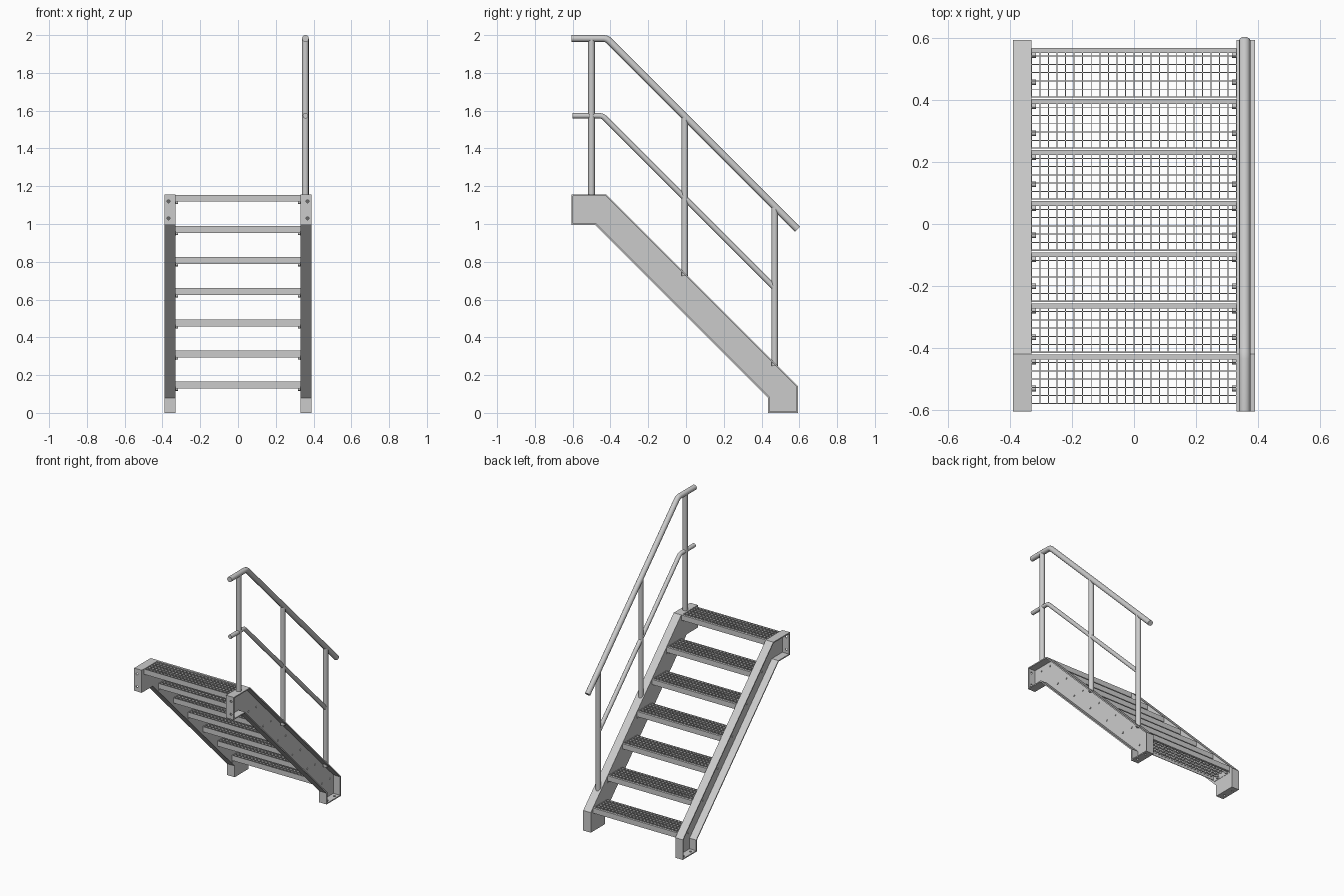
import bpy, bmesh, math
from mathutils import Vector, Matrix

if "Cube" in bpy.data.objects:
    bpy.data.objects.remove(bpy.data.objects["Cube"])

STEP = 0.1648
RAIL_X = 0.357


def make_object(name, bm):
    bmesh.ops.recalc_face_normals(bm, faces=bm.faces)
    me = bpy.data.meshes.new(name)
    bm.to_mesh(me)
    bm.free()
    ob = bpy.data.objects.new(name, me)
    bpy.context.collection.objects.link(ob)
    return ob


def add_box(bm, lo, hi):
    lo, hi = Vector(lo), Vector(hi)
    m = Matrix.Translation((lo + hi) / 2) @ Matrix.Diagonal((*(hi - lo), 1))
    bmesh.ops.create_cube(bm, size=1, matrix=m)


def add_cyl(bm, a, b, r, n=12):
    a, b = Vector(a), Vector(b)
    rot = (b - a).to_track_quat('Z', 'Y').to_matrix().to_4x4()
    bmesh.ops.create_cone(bm, cap_ends=True, segments=n, radius1=r, radius2=r,
                          depth=(b - a).length, matrix=Matrix.Translation((a + b) / 2) @ rot)


def inset(pts, t):
    # mitred inward offset of a clockwise (y, z) outline
    out = []
    for i, p in enumerate(pts):
        p = Vector(p)
        d1 = (p - Vector(pts[i - 1])).normalized()
        d2 = (Vector(pts[(i + 1) % len(pts)]) - p).normalized()
        n1, n2 = Vector((d1.y, -d1.x)), Vector((d2.y, -d2.x))
        out.append(p + (n1 + n2) * t / (1 + n1.dot(n2)))
    return out


def mirror_x(ob):
    ob.modifiers.new("mirror", 'MIRROR').use_axis[0] = True


def smooth(ob):
    bpy.ops.object.select_all(action='DESELECT')
    ob.select_set(True)
    bpy.context.view_layer.objects.active = ob
    bpy.ops.object.shade_smooth_by_angle(angle=math.radians(35))


# Stringers: channels with flanges facing outward
outline = [(-0.605, 1.155), (-0.42, 1.155), (0.593, 0.142), (0.593, 0),
           (0.435, 0), (0.435, 0.08), (-0.48, 0.995), (-0.605, 0.995)]
inner = inset(outline, 0.008)
bm = bmesh.new()
loops = [[bm.verts.new((x, *p)) for p in pts] for x, pts in
         ((0.331, outline), (0.39, outline), (0.39, inner), (0.338, inner))]
bm.faces.new(loops[0])
bm.faces.new(loops[3])
for la, lb in zip(loops, loops[1:]):
    for i in range(len(la)):
        bm.faces.new((la[i - 1], la[i], lb[i], lb[i - 1]))
stringer = make_object("stringers", bm)

# Fixing holes in the top end plate and the foot plate
bm = bmesh.new()
for z in (1.03, 1.12):
    add_cyl(bm, (0.368, -0.63, z), (0.368, -0.585, z), 0.008)
for y in (0.475, 0.555):
    add_cyl(bm, (0.368, y, -0.02), (0.368, y, 0.02), 0.008)
cutter = make_object("hole_cutter", bm)
cutter.hide_render = True
cutter.hide_viewport = True
cut = stringer.modifiers.new("holes", 'BOOLEAN')
cut.object = cutter
cut.operation = 'DIFFERENCE'
cut.solver = 'EXACT'
mirror_x(stringer)

# Treads: nosing, end plates and open grating
for k in range(7):
    y1, z = 0.568 - k * STEP, 0.166 + k * STEP
    y0 = y1 - 0.16
    bm = bmesh.new()
    add_box(bm, (-0.331, y1 - 0.016, z - 0.037), (0.331, y1, z))
    add_box(bm, (-0.331, y0, z - 0.037), (0.331, y0 + 0.004, z))
    for s in (-1, 1):
        add_box(bm, (s * 0.331 - 0.002, y0, z - 0.05), (s * 0.331 + 0.002, y1, z))
    for i in range(1, 24):
        x = -0.331 + 0.662 * i / 24
        add_box(bm, (x - 0.0015, y0, z - 0.022), (x + 0.0015, y1 - 0.01, z - 0.001))
    for j in range(1, 6):
        y = y0 + 0.147 * j / 5.5
        add_box(bm, (-0.331, y - 0.0015, z - 0.022), (0.331, y + 0.0015, z - 0.001))
    make_object(f"tread_{k + 1}", bm)

# Tread bolts through both stringers
bm = bmesh.new()
for k in range(7):
    for dy in (0.545, 0.458):
        y, z = dy - k * STEP, 0.126 + k * STEP
        add_cyl(bm, (0.317, y, z), (0.331, y, z), 0.009)
        add_cyl(bm, (0.33, y, z), (0.343, y, z), 0.007, 6)
bolts = make_object("tread_bolts", bm)
mirror_x(bolts)
smooth(bolts)

# Handrail posts
bm = bmesh.new()
for y, z0, z1 in ((-0.5, 1.15, 1.98), (-0.006, 0.725, 1.566), (0.47, 0.249, 1.09)):
    add_cyl(bm, (RAIL_X, y, z0), (RAIL_X, y, z1), 0.0175, 24)
smooth(make_object("rail_posts", bm))


# Handrail and mid rail as bent tubes
def tube(name, pts, r):
    cu = bpy.data.curves.new(name, 'CURVE')
    cu.dimensions = '3D'
    cu.bevel_depth = r
    cu.bevel_resolution = 4
    cu.use_fill_caps = True
    sp = cu.splines.new('POLY')
    sp.points.add(len(pts) - 1)
    for p, (y, z) in zip(sp.points, pts):
        p.co = (RAIL_X, y, z, 1)
    ob = bpy.data.objects.new(name, cu)
    bpy.context.collection.objects.link(ob)


tube("handrail", [(-0.605, 1.982), (-0.436, 1.982), (-0.42, 1.979), (-0.406, 1.969), (0.591, 0.972)], 0.0185)
tube("mid_rail", [(-0.6, 1.573), (-0.456, 1.573), (-0.442, 1.57), (-0.43, 1.561), (0.47, 0.661)], 0.0145)
